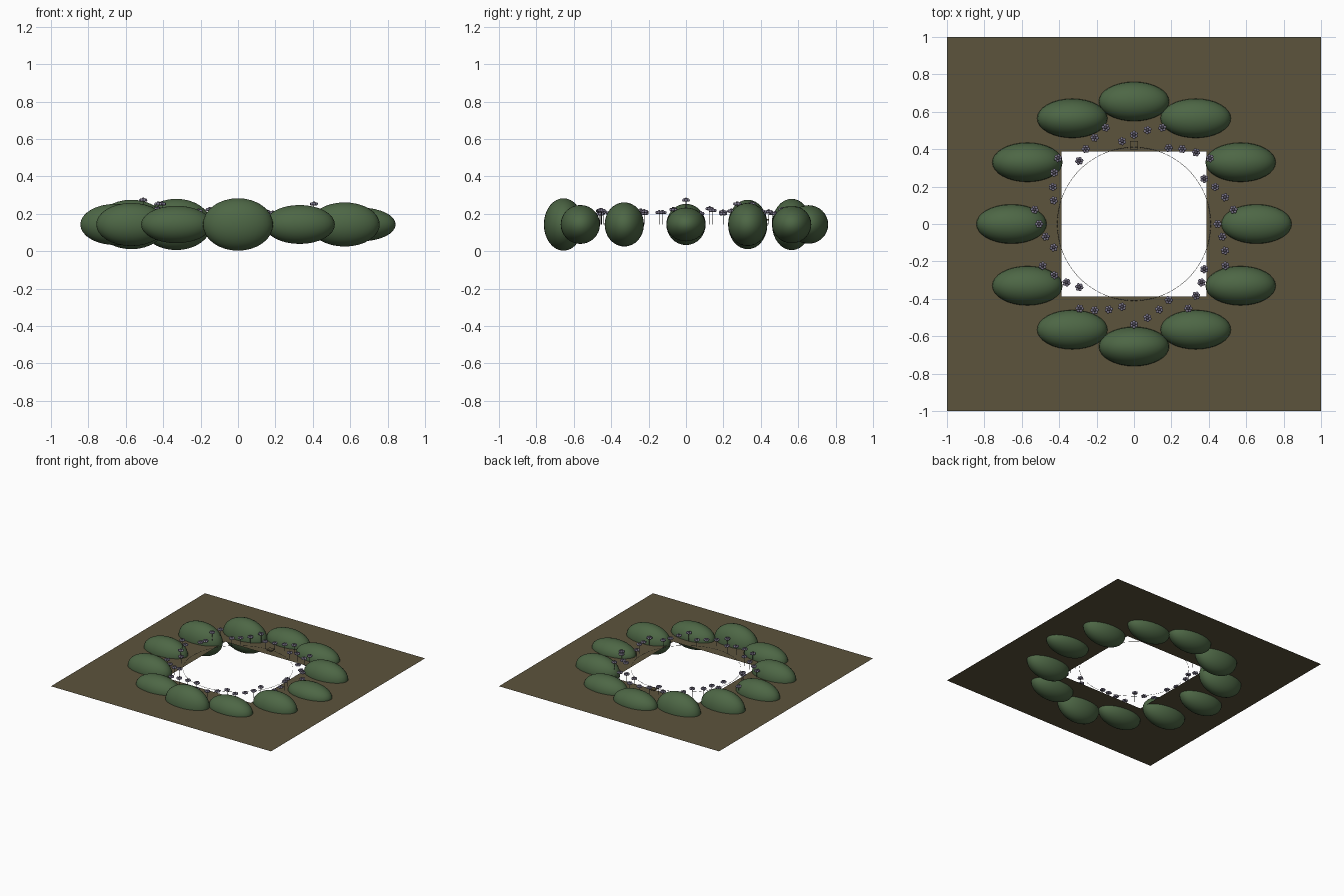
import bpy, bmesh, math, random
from mathutils import Matrix, Vector

random.seed(7)
cube = bpy.data.objects.get("Cube")
if cube:
    bpy.data.objects.remove(cube, do_unlink=True)

GROUND_Z = 0.143


def material(name, rgb):
    m = bpy.data.materials.new(name)
    m.use_nodes = True
    m.diffuse_color = (*rgb, 1)
    m.node_tree.nodes["Principled BSDF"].inputs["Base Color"].default_value = (*rgb, 1)
    return m


earth = material("earth brown", (0.107, 0.087, 0.045))
leaf = material("leaf green", (0.075, 0.135, 0.06))
lilac = material("petal lilac", (0.22, 0.2, 0.28))
heart = material("flower heart", (0.08, 0.07, 0.1))
stem_mat = material("stem grey", (0.07, 0.07, 0.06))


def finish(name, bm, mats, smooth=True):
    mesh = bpy.data.meshes.new(name)
    bm.to_mesh(mesh)
    bm.free()
    for m in mats:
        mesh.materials.append(m)
    if smooth:
        mesh.shade_smooth()
    return place(name, mesh)


def place(name, mesh, loc=(0, 0, 0), scale=(1, 1, 1), turn=0):
    obj = bpy.data.objects.new(name, mesh)
    obj.location, obj.scale, obj.rotation_euler.z = loc, scale, turn
    bpy.context.collection.objects.link(obj)
    return obj


# Flat ground sheet with a square opening
bm = bmesh.new()
corners = [(-1, -1), (1, -1), (1, 1), (-1, 1)]
outer, inner = ([bm.verts.new((x * s, y * s, GROUND_Z)) for x, y in corners]
                for s in (1, 0.387))
for i in range(4):
    j = (i + 1) % 4
    bm.faces.new((outer[i], outer[j], inner[j], inner[i]))
finish("ground", bm, [earth], smooth=False)

# Twelve oval bushes: x, y, half height
bushes = [
    (0.655, 0, 0.09), (0.57, 0.33, 0.115), (0.33, 0.565, 0.1),
    (0, 0.655, 0.103), (-0.33, 0.565, 0.137), (-0.57, 0.33, 0.132),
    (-0.655, 0, 0.11), (-0.57, -0.33, 0.115), (-0.33, -0.565, 0.1),
    (0, -0.655, 0.14), (0.33, -0.565, 0.104), (0.57, -0.33, 0.118),
]
for n, (x, y, half) in enumerate(bushes):
    bm = bmesh.new()
    bmesh.ops.create_uvsphere(bm, u_segments=32, v_segments=16, radius=1)
    bmesh.ops.transform(bm, matrix=Matrix.Diagonal((0.188, 0.105, half, 1)), verts=bm.verts)
    finish(f"bush_{n + 1}", bm, [leaf]).location = (x, y, GROUND_Z)

# Flower head: a ring of petals around a heart
bm = bmesh.new()
for k in range(6):
    a = k * math.tau / 6
    spot = Matrix.Translation((0.014 * math.cos(a), 0.014 * math.sin(a), 0))
    bmesh.ops.create_icosphere(bm, subdivisions=2, radius=0.0085, matrix=spot)
petal_count = len(bm.faces)
bmesh.ops.create_icosphere(bm, subdivisions=2, radius=0.009,
                           matrix=Matrix.Translation((0, 0, 0.005)))
for i, f in enumerate(bm.faces):
    f.material_index = int(i >= petal_count)
first_head = finish("flower_head_1", bm, [lilac, heart])

# Thin stem one unit tall, stretched for each flower
bm = bmesh.new()
bmesh.ops.create_cone(bm, cap_ends=True, segments=6, radius1=0.0016, radius2=0.0016,
                      depth=1, matrix=Matrix.Translation((0, 0, 0.5)))
first_stem = finish("flower_stem_1", bm, [stem_mat])

# Flower border: four radii repeating round the circle
COUNT = 44
for i in range(COUNT):
    a = i * math.tau / COUNT
    r = 0.447 + 0.03 * (i * 3 % 4)
    height = 0.13 if i == 22 else random.uniform(0.055, 0.085)
    if i in (5, 17, 18):
        height = 0.11
    x, y = r * math.cos(a), r * math.sin(a)
    if i == 0:
        head, stem = first_head, first_stem
    else:
        head = place(f"flower_head_{i + 1}", first_head.data)
        stem = place(f"flower_stem_{i + 1}", first_stem.data)
    head.location = (x, y, GROUND_Z + height)
    head.rotation_euler.z = a
    stem.location = (x, y, GROUND_Z)
    stem.scale.z = height

# Fine wire hoop round the opening
bpy.ops.mesh.primitive_torus_add(major_radius=0.41, minor_radius=0.001,
                                 major_segments=96, minor_segments=6,
                                 location=(0, 0, 0.172))
hoop = bpy.context.object
hoop.name = "wire_hoop"
hoop.data.materials.append(stem_mat)

# Small stepping plate at the back
bm = bmesh.new()
bmesh.ops.create_cube(bm, size=1)
bmesh.ops.transform(bm, matrix=Matrix.Diagonal((0.045, 0.045, 0.008, 1)), verts=bm.verts)
finish("step_plate", bm, [earth], smooth=False).location = (0, 0.422, 0.168)
